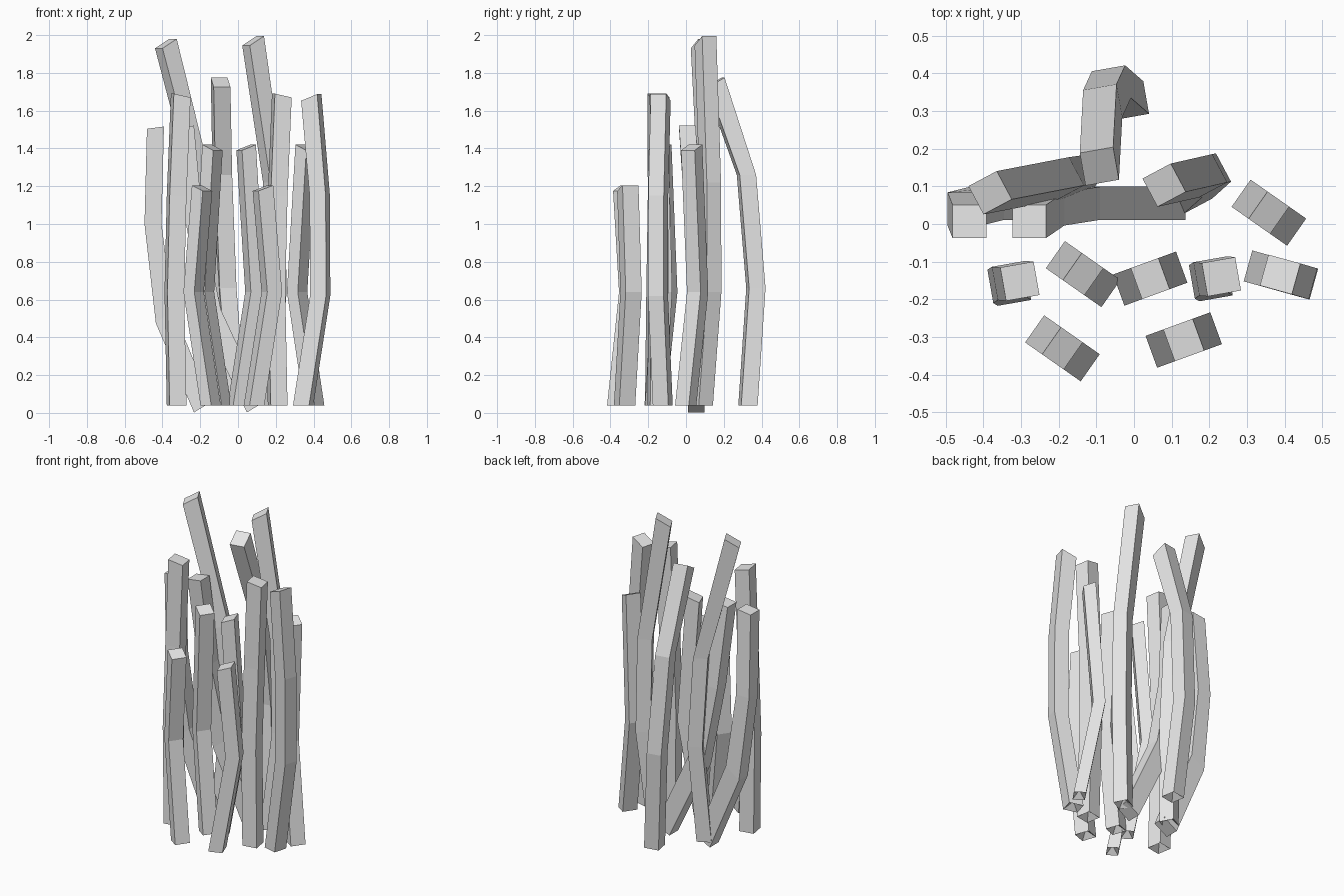
import bpy, bmesh, math
from mathutils import Vector

if "Cube" in bpy.data.objects:
    bpy.data.objects.remove(bpy.data.objects["Cube"])

grey = bpy.data.materials.new("plain_grey")
grey.diffuse_color = (0.8, 0.8, 0.8, 1)
grey.use_nodes = True
grey.node_tree.nodes["Principled BSDF"].inputs["Base Color"].default_value = grey.diffuse_color


def stake(name, path, angle, su, sv, top_tilt=(0, 0), foot_tilt=0.0, dent=0.04, elbow_tilt=0.0):
    """Bent square stake: path runs foot to top, su/sv are the section sizes."""
    a = math.radians(angle)
    u, v = Vector((math.cos(a), math.sin(a), 0)), Vector((-math.sin(a), math.cos(a), 0))
    bm = bmesh.new()
    rings = []
    for i, p in enumerate(path):
        tu, tv = (0, 0)
        if i == 0:
            tu = foot_tilt
        elif i == len(path) - 1:
            tu, tv = top_tilt
        elif i == 1:
            tu = elbow_tilt
        ring = []
        for a_, b_ in ((-.5, -.5), (.5, -.5), (.5, .5), (-.5, .5)):
            q = Vector(p) + u * a_ * su + v * b_ * sv
            q.z += a_ * tu + b_ * tv
            ring.append(bm.verts.new(q))
        rings.append(ring)
    for r, s in zip(rings, rings[1:]):
        for k in range(4):
            bm.faces.new((r[k], r[(k + 1) % 4], s[(k + 1) % 4], s[k]))
    bm.faces.new(rings[-1])
    # foot end: flat, or with a shallow pyramid hollow
    if dent:
        tip = bm.verts.new(Vector(path[0]) + Vector((0, 0, dent)))
        for k in range(4):
            bm.faces.new((rings[0][(k + 1) % 4], rings[0][k], tip))
    else:
        bm.faces.new(rings[0][::-1])
    bmesh.ops.recalc_face_normals(bm, faces=bm.faces)
    me = bpy.data.meshes.new(name)
    bm.to_mesh(me)
    bm.free()
    me.materials.append(grey)
    ob = bpy.data.objects.new(name, me)
    bpy.context.collection.objects.link(ob)
    return ob


def bowed(name, x, y, top, angle, bow, su, sv):
    """Stake with one bend, bowed along its own width direction."""
    c, s = math.cos(math.radians(angle)), math.sin(math.radians(angle))
    path = [(x + c * d, y + s * d, z) for d, z in ((-bow, .04), (bow, .64), (0, top))]
    stake(name, path, angle, su, sv, (math.copysign(.03, bow), 0))


# short stakes bowed to the left
bowed("short_left_stake", -.19, -.33, 1.19, -35, -.055, .07, .088)
bowed("middle_left_stake", -.135, -.133, 1.405, -35, -.055, .07, .088)
bowed("middle_right_stake", .358, .03, 1.405, -35, -.055, .07, .088)

# short stakes bowed to the right
bowed("short_right_stake", .132, -.308, 1.19, 20, .05, .083, .09)
bowed("middle_centre_stake", .043, -.145, 1.405, 20, .05, .078, .088)

# nearly straight pair at the front
for name, dx, dy in (("straight_left_stake", 0, 0), ("straight_right_stake", .535, .012)):
    stake(name, [(-.325 + dx, -.165 + dy, .04), (-.337 + dx, -.158 + dy, .64),
                 (-.325 + dx, -.15 + dy, 1.15), (-.303 + dx, -.152 + dy, 1.68)],
          10, .09, .09, (-.02, 0))

# outer right stake
stake("outer_right_stake", [(.345, -.123, .04), (.435, -.148, .62), (.433, -.147, 1.15),
                            (.388, -.134, 1.67)], -15.5, .088, .085, (.035, 0))

# two leaning stakes with kicked-in feet
stake("leaning_outer_stake", [(-.188, .055, .03), (-.39, .055, .51), (-.45, .04, 1.0),
                              (-.437, .007, 1.51)], 0, .09, .088, (.012, 0), .055, 0, .07)
stake("leaning_inner_stake", [(.092, .055, .03), (-.135, .055, .51), (-.23, .04, 1.0),
                              (-.278, .007, 1.515)], 0, .09, .088, (.012, 0), .055, 0, .07)

# tall stakes
stake("tall_left_stake", [(-.19, .085, .04), (-.155, .125, .64), (-.19, .12, 1.2),
                          (-.382, .083, 1.955)], 28, .085, .085, (.05, 0))
stake("tall_right_stake", [(.15, .085, .04), (.2, .13, .64), (.19, .128, 1.22),
                           (.08, .103, 1.97)], 28, .085, .085, (.05, 0))
stake("tall_back_stake", [(-.012, .328, .04), (-.06, .37, .66), (-.083, .32, 1.26),
                          (-.092, .153, 1.75)], 10, .09, .088, (0, .05))
